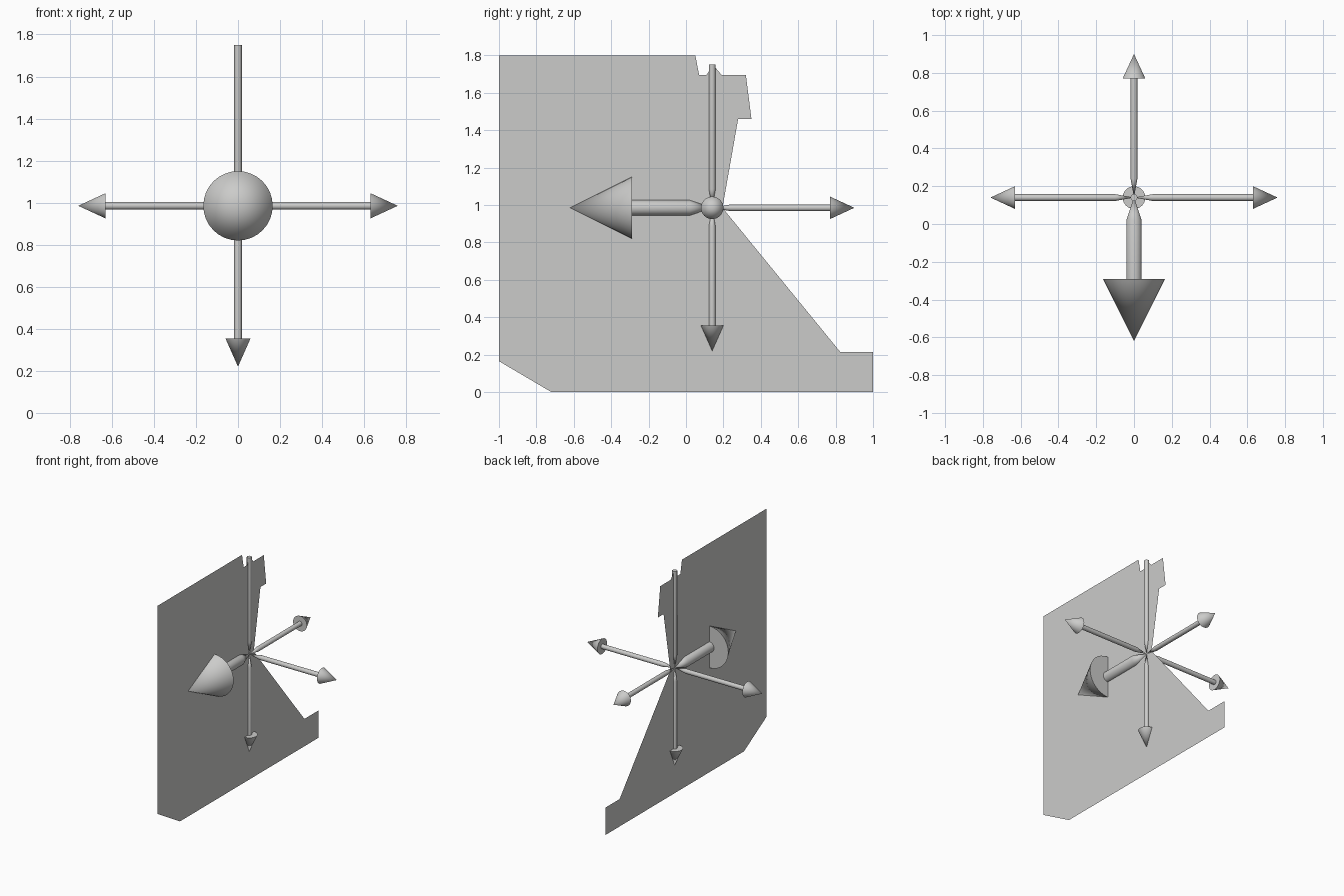
import bpy
import bmesh
import math
from mathutils import Vector

if "Cube" in bpy.data.objects:
    bpy.data.objects.remove(bpy.data.objects["Cube"])

CENTRE = Vector((0, 0.14, 0.985))
SIDES = 32

grey = bpy.data.materials.new("light grey")
grey.diffuse_color = (0.6, 0.6, 0.59, 1)
grey.use_nodes = True
grey.node_tree.nodes["Principled BSDF"].inputs["Base Color"].default_value = grey.diffuse_color


def add_object(name, bm):
    mesh = bpy.data.meshes.new(name)
    bm.to_mesh(mesh)
    bm.free()
    obj = bpy.data.objects.new(name, mesh)
    bpy.context.collection.objects.link(obj)
    mesh.materials.append(grey)
    return obj


def turned_part(name, direction, profile):
    """Revolve (distance, radius) points about an axis through the centre."""
    bm = bmesh.new()
    rings = []
    for dist, radius in profile:
        if radius == 0:
            rings.append([bm.verts.new((0, 0, dist))])
            continue
        angles = [2 * math.pi * i / SIDES for i in range(SIDES)]
        rings.append([bm.verts.new((radius * math.cos(a), radius * math.sin(a), dist))
                      for a in angles])
    for low, high in zip(rings, rings[1:]):
        for i in range(SIDES):
            j = (i + 1) % SIDES
            corners = [low[i % len(low)], low[j % len(low)],
                       high[j % len(high)], high[i % len(high)]]
            bm.faces.new(list(dict.fromkeys(corners)))
    bmesh.ops.recalc_face_normals(bm, faces=bm.faces)
    obj = add_object(name, bm)
    obj.location = CENTRE
    obj.rotation_mode = 'QUATERNION'
    obj.rotation_quaternion = Vector(direction).to_track_quat('Z', 'Y')
    bpy.ops.object.select_all(action='DESELECT')
    obj.select_set(True)
    bpy.context.view_layer.objects.active = obj
    bpy.ops.object.shade_smooth_by_angle(angle=math.radians(40))
    return obj


def arrow(name, direction, shaft, taper, neck, head, tip):
    return turned_part(name, direction, [
        (0, 0), (taper, shaft), (neck, shaft), (neck, head), (tip, 0)])


# thin arrows
arrow("left_arrow", (-1, 0, 0), 0.018, 0.10, 0.63, 0.06, 0.76)
arrow("right_arrow", (1, 0, 0), 0.018, 0.10, 0.63, 0.06, 0.76)
arrow("back_arrow", (0, 1, 0), 0.018, 0.10, 0.63, 0.06, 0.76)
arrow("down_arrow", (0, 0, -1), 0.018, 0.10, 0.63, 0.06, 0.765)

# large front arrow
arrow("front_arrow", (0, -1, 0), 0.041, 0.12, 0.43, 0.165, 0.76)

# plain upright rod
turned_part("up_rod", (0, 0, 1), [(0, 0), (0.10, 0.018), (0.765, 0.018), (0.765, 0)])

# flat sheet cut to an outline (y, z)
outline = [
    (-1, 1.8), (0.05, 1.8), (0.07, 1.695), (0.11, 1.695), (0.145, 1.75), (0.19, 1.695),
    (0.32, 1.695), (0.29, 1.545), (0.35, 1.46), (0.275, 1.46), (0.195, 0.985),
    (0.32, 0.275), (0.07, 0.275), (0.06, 0.215), (1, 0.215), (1, 0),
    (-0.72, 0), (-0.72, 0.165), (-1, 0.165)]
bm = bmesh.new()
bm.faces.new([bm.verts.new((0, y, z)) for y, z in reversed(outline)])
bmesh.ops.triangulate(bm, faces=bm.faces[:])
add_object("backing_sheet", bm)
